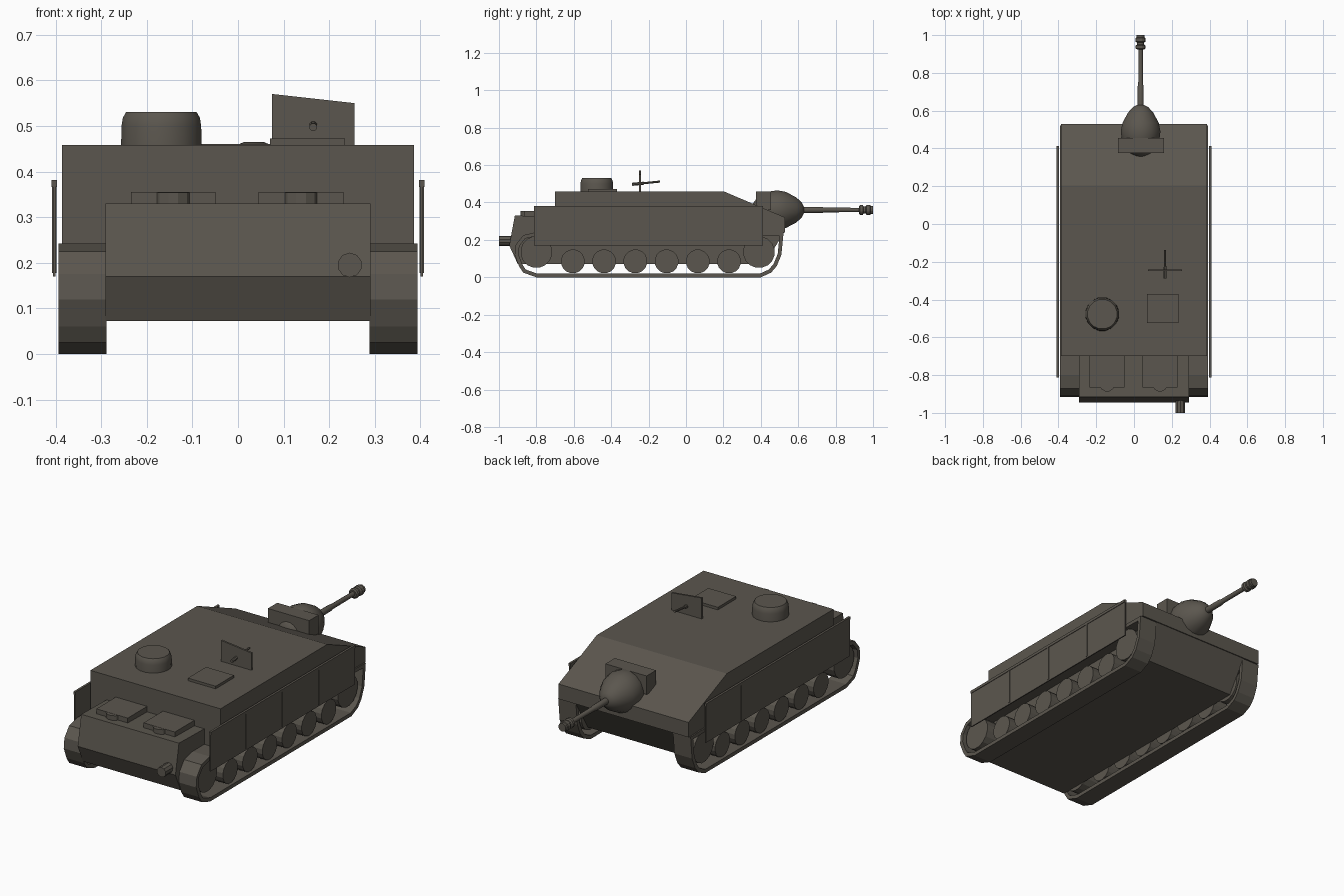
import bpy, bmesh, math
from mathutils import Matrix, Vector

cube = bpy.data.objects.get("Cube")
if cube:
    bpy.data.objects.remove(cube, do_unlink=True)

paint = bpy.data.materials.new("olive grey paint")
paint.use_nodes = True
COLOUR = (0.105, 0.094, 0.077, 1)
paint.diffuse_color = COLOUR
bsdf = paint.node_tree.nodes["Principled BSDF"]
bsdf.inputs["Base Color"].default_value = COLOUR
bsdf.inputs["Roughness"].default_value = 0.8


def finish(name, bm, smooth=False):
    bmesh.ops.recalc_face_normals(bm, faces=bm.faces)
    mesh = bpy.data.meshes.new(name)
    bm.to_mesh(mesh)
    bm.free()
    mesh.materials.append(paint)
    obj = bpy.data.objects.new(name, mesh)
    bpy.context.collection.objects.link(obj)
    if smooth:
        bpy.ops.object.select_all(action='DESELECT')
        obj.select_set(True)
        bpy.context.view_layer.objects.active = obj
        bpy.ops.object.shade_smooth_by_angle(angle=math.radians(35))
    return obj


def box(name, x, y, z):
    """Box from (low, high) pairs."""
    bm = bmesh.new()
    bmesh.ops.create_cube(bm, size=1)
    for v in bm.verts:
        v.co = [(a + b) / 2 + c * (b - a) for (a, b), c in zip((x, y, z), v.co)]
    return finish(name, bm)


def extrude(name, profile, x0, x1):
    """Side profile of (y, z) points extruded across x."""
    bm = bmesh.new()
    face = bm.faces.new([bm.verts.new((x0, y, z)) for y, z in profile])
    out = bmesh.ops.extrude_face_region(bm, geom=[face])
    bmesh.ops.translate(bm, vec=(x1 - x0, 0, 0),
                        verts=[g for g in out["geom"] if isinstance(g, bmesh.types.BMVert)])
    return finish(name, bm)


def lathe(name, profile, origin, axis, sides, smooth=False):
    """Closed solid of (distance, radius) rings along an axis."""
    bm = bmesh.new()
    turn = Vector((0, 0, 1)).rotation_difference(Vector(axis)).to_matrix()
    rings = []
    for d, r in profile:
        angles = [2 * math.pi * (i + 0.5) / sides for i in range(sides)]
        rings.append([bm.verts.new(Vector(origin) + turn @ Vector(
            (r * math.cos(a), r * math.sin(a), d))) for a in angles])
    for low, high in zip(rings, rings[1:]):
        for i in range(sides):
            j = (i + 1) % sides
            bm.faces.new((low[i], low[j], high[j], high[i]))
    bm.faces.new(rings[0])
    bm.faces.new(rings[-1])
    return finish(name, bm, smooth)


# Lower hull and casemate
extrude("lower_hull", [(-0.915, 0.33), (-0.945, 0.17), (-0.90, 0.072), (0.42, 0.072),
                       (0.525, 0.24), (0.5, 0.3)], -0.29, 0.29)
extrude("casemate", [(-0.70, 0.24), (-0.70, 0.458), (0.205, 0.458),
                     (0.53, 0.32), (0.53, 0.24)], -0.386, 0.386)

# Engine deck hatches with rounded hinge covers
for side, x in (("right", -0.142), ("left", 0.138)):
    box(side + "_engine_hatch", (x - 0.093, x + 0.093), (-0.865, -0.70), (0.325, 0.355))
    lathe(side + "_hatch_hinge", [(0, 0.042), (0.026, 0.042)],
          (x, -0.845, 0.328), (0, 0, 1), 12)

# Running gear
TRACK = [(-0.80, 0), (-0.87, 0.025), (-0.893, 0.06), (-0.916, 0.12), (-0.91, 0.175),
         (-0.87, 0.225), (-0.80, 0.242), (0.44, 0.242), (0.522, 0.24), (0.51, 0.12),
         (0.485, 0.06), (0.455, 0.025), (0.40, 0)]
WHEELS = [(-0.605 + 0.167 * i, 0.085, 0.064) for i in range(6)]
WHEELS += [(-0.80, 0.135, 0.085), (0.39, 0.135, 0.085)]


def track_band(name, x0, x1):
    """Belt whose inner loop is the outline shrunk about its centre line."""
    pts = [Vector(p) for p in TRACK]
    inner = []
    for i, p in enumerate(pts):
        a = (p - pts[i - 1]).normalized()
        b = (pts[(i + 1) % len(pts)] - p).normalized()
        n = Vector((a.y + b.y, -a.x - b.x)).normalized()
        cosine = max(0.6, n.dot(Vector((a.y, -a.x))))
        inner.append(p - n * (-0.02 / cosine))
    centre = Vector((-0.2, 0.12))
    if (inner[0] - centre).length > (pts[0] - centre).length:
        inner = [2 * p - q for p, q in zip(pts, inner)]
    bm = bmesh.new()
    loops = [[bm.verts.new((x, p.x, p.y)) for p in loop]
             for x, loop in ((x0, pts), (x1, pts), (x1, inner), (x0, inner))]
    for k in range(4):
        a, b = loops[k], loops[(k + 1) % 4]
        for i in range(len(pts)):
            j = (i + 1) % len(pts)
            bm.faces.new((a[i], a[j], b[j], b[i]))
    return finish(name, bm)


for side, s in (("right", -1), ("left", 1)):
    track_band(side + "_track", s * 0.288, s * 0.393)
    for i, (y, z, r) in enumerate(WHEELS):
        lathe(f"{side}_wheel_{i + 1}", [(0, r), (0.09, r)],
              (s * 0.288, y, z), (s, 0, 0), 16)
    # Side skirts hung from a rail
    xs = sorted((s * 0.400, s * 0.406))
    box(side + "_skirt", xs, (-0.812, 0.412), (0.17, 0.375))
    box(side + "_skirt_rail", sorted((s * 0.397, s * 0.409)), (-0.812, 0.412), (0.366, 0.381))
    for y in (-0.51, -0.2, 0.108):
        box(side + "_skirt_joint", sorted((s * 0.398, s * 0.408)),
            (y - 0.006, y + 0.006), (0.178, 0.368))

# Gun
GUN = (0.035, 0, 0.36)
box("mantlet_collar", (-0.085, 0.16), (0.375, 0.455), (0.36, 0.46))
lathe("mantlet", [(0.355, 0.03), (0.385, 0.075), (0.44, 0.1), (0.49, 0.107), (0.535, 0.098),
                  (0.59, 0.068), (0.62, 0.04), (0.63, 0.018)], GUN, (0, 1, 0), 16, True)
lathe("gun_barrel", [(0.62, 0.017), (0.73, 0.016), (0.74, 0.013), (0.94, 0.012)],
      GUN, (0, 1, 0), 12, True)
lathe("muzzle_brake", [(0.925, 0.02), (0.93, 0.027), (0.945, 0.027), (0.95, 0.019),
                       (0.96, 0.019), (0.965, 0.027), (0.985, 0.027), (0.987, 0.022),
                       (1.0, 0.022)], GUN, (0, 1, 0), 12)

# Roof fittings
lathe("cupola", [(0.455, 0.09), (0.5, 0.089), (0.518, 0.086), (0.53, 0.079)],
      (-0.168, -0.477, 0), (0, 0, 1), 16, True)
box("roof_hatch", (0.07, 0.235), (-0.525, -0.37), (0.45, 0.472))

bm = bmesh.new()
plate = bm.faces.new([bm.verts.new((x, -0.25, z)) for x, z in
                      ((0.075, 0.457), (0.255, 0.457), (0.255, 0.55), (0.075, 0.57))])
out = bmesh.ops.extrude_face_region(bm, geom=[plate])
bmesh.ops.translate(bm, vec=(0, 0.01, 0),
                    verts=[g for g in out["geom"] if isinstance(g, bmesh.types.BMVert)])
finish("machine_gun_shield", bm)
lathe("machine_gun", [(0, 0.009), (0.06, 0.009), (0.065, 0.006), (0.15, 0.006)],
      (0.165, -0.288, 0.497), (0, 1, 0.1), 8)

# Exhaust
lathe("exhaust_pipe", [(0, 0.027), (0.08, 0.027)], (0.245, -1.0, 0.195), (0, 1, 0), 10)
